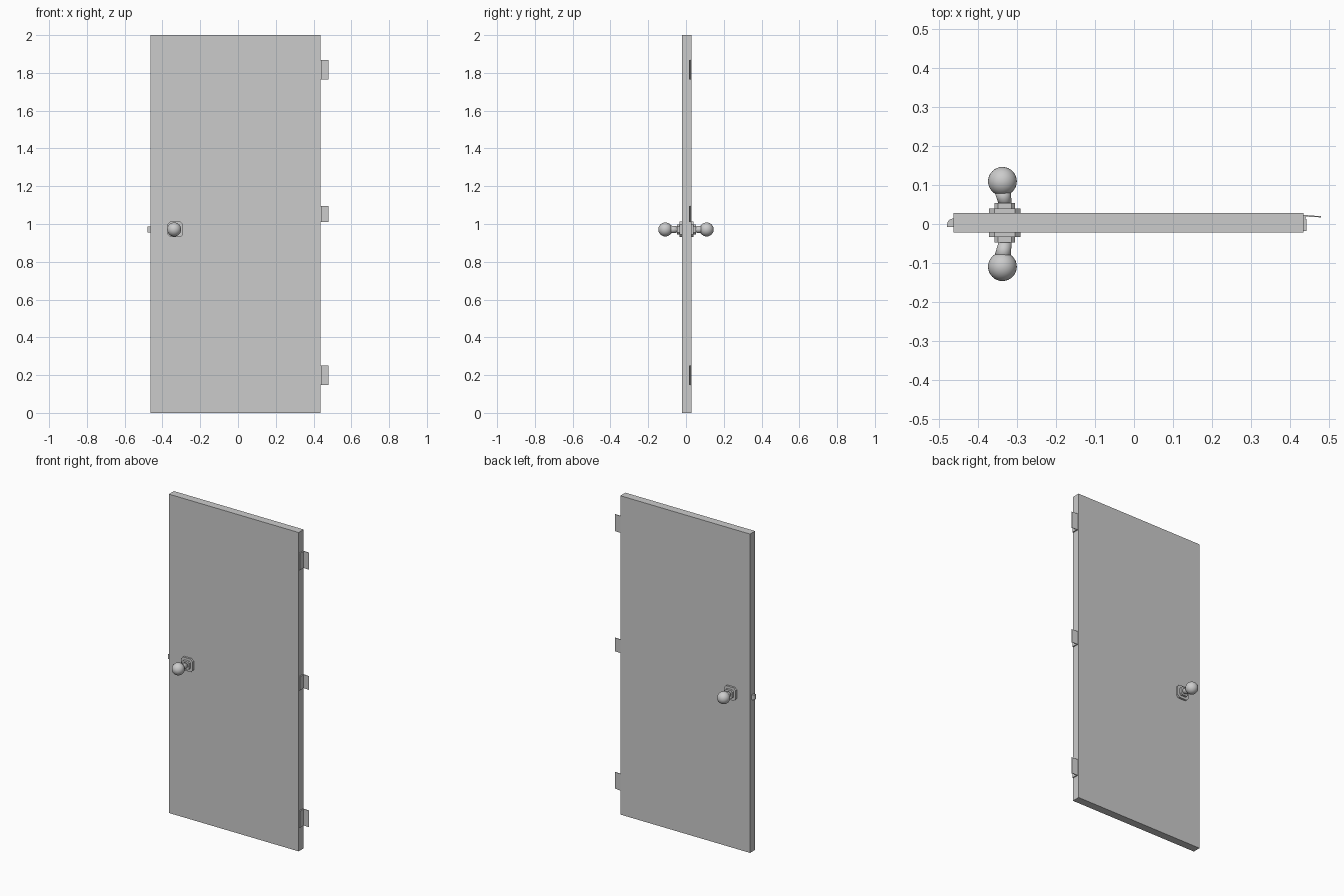
import bpy, bmesh, math
from mathutils import Vector

if "Cube" in bpy.data.objects:
    bpy.data.objects.remove(bpy.data.objects["Cube"], do_unlink=True)

grey = bpy.data.materials.new("light_grey")
grey.use_nodes = True
grey.diffuse_color = (0.6, 0.6, 0.6, 1)
grey.node_tree.nodes["Principled BSDF"].inputs["Base Color"].default_value = (0.6, 0.6, 0.6, 1)


def finish(name, bm, smooth=False):
    """Turn a bmesh into a named grey object."""
    bmesh.ops.recalc_face_normals(bm, faces=bm.faces)
    mesh = bpy.data.meshes.new(name)
    bm.to_mesh(mesh)
    bm.free()
    mesh.materials.append(grey)
    obj = bpy.data.objects.new(name, mesh)
    bpy.context.collection.objects.link(obj)
    if smooth:
        for p in mesh.polygons:
            p.use_smooth = True
    return obj


def extrude(name, outline, direction):
    """Extrude a flat outline of 3D points along a direction."""
    bm = bmesh.new()
    face = bm.faces.new([bm.verts.new(p) for p in outline])
    moved = bmesh.ops.extrude_face_region(bm, geom=[face])
    verts = [g for g in moved["geom"] if isinstance(g, bmesh.types.BMVert)]
    bmesh.ops.translate(bm, verts=verts, vec=direction)
    return finish(name, bm)


def plan(name, points, z0, z1):
    """Extrude a plan outline upward."""
    return extrude(name, [(x, y, z0) for x, y in points], (0, 0, z1 - z0))


def chamfered_plate(name, x, z, half, y0, y1):
    """Square plate with cut corners, facing along y."""
    c = half * 0.65
    corners = [(half, c), (c, half), (-c, half), (-half, c),
               (-half, -c), (-c, -half), (c, -half), (half, -c)]
    return extrude(name, [(x + a, y0, z + b) for a, b in corners], (0, y1 - y0, 0))


# Door slab
LEFT, RIGHT, FRONT, BACK = 0.436, -0.464, -0.022, 0.028
plan("door_slab", [(RIGHT, FRONT), (LEFT, FRONT), (LEFT, BACK), (RIGHT, BACK)], 0, 2)

# Handles on both faces: plate, collar, slanted neck and ball
KNOB_Z = 0.971
for side, sign, face in (("front", -1, FRONT), ("back", 1, BACK)):
    chamfered_plate(side + "_rosette", -0.332, KNOB_Z, 0.041, face, face + sign * 0.012)
    chamfered_plate(side + "_collar", -0.332, KNOB_Z, 0.026, face, face + sign * 0.026)

    start = Vector((-0.330, face + sign * 0.02, KNOB_Z))
    end = Vector((-0.339, sign * 0.093, KNOB_Z))
    axis = end - start
    bm = bmesh.new()
    bmesh.ops.create_cone(bm, cap_ends=True, segments=24, radius1=0.016,
                          radius2=0.022, depth=axis.length)
    neck = finish(side + "_knob_neck", bm, True)
    neck.location = (start + end) / 2
    neck.rotation_euler = axis.to_track_quat("Z", "Y").to_euler()

    bm = bmesh.new()
    bmesh.ops.create_uvsphere(bm, u_segments=32, v_segments=16, radius=0.037)
    ball = finish(side + "_knob_ball", bm, True)
    ball.location = (-0.338, sign * 0.1095, KNOB_Z)

# Latch bolt with a rounded back corner
arc = [(RIGHT - 0.016 * math.cos(a), -0.001 + 0.015 * math.sin(a))
       for a in (math.radians(15 * i) for i in range(7))]
plan("latch_bolt", [(RIGHT + 0.01, -0.008), (-0.48, -0.008)] + arc + [(RIGHT + 0.01, 0.014)],
     KNOB_Z - 0.015, KNOB_Z + 0.015)

# Hinges: a leaf on the door edge and a folded-out leaf
for name, z0, z1 in (("lower", 0.148, 0.252), ("middle", 1.01, 1.095), ("upper", 1.764, 1.869)):
    plan(name + "_hinge_leaf",
         [(LEFT, -0.018), (LEFT + 0.007, -0.018), (LEFT + 0.007, 0.013), (LEFT, 0.013)], z0, z1)
    plan(name + "_hinge_flap",
         [(LEFT, 0.013), (LEFT + 0.004, 0.013), (LEFT + 0.006, 0.019), (0.48, 0.017),
          (0.48, 0.02), (LEFT + 0.004, 0.023), (LEFT, 0.023)], z0, z1)
